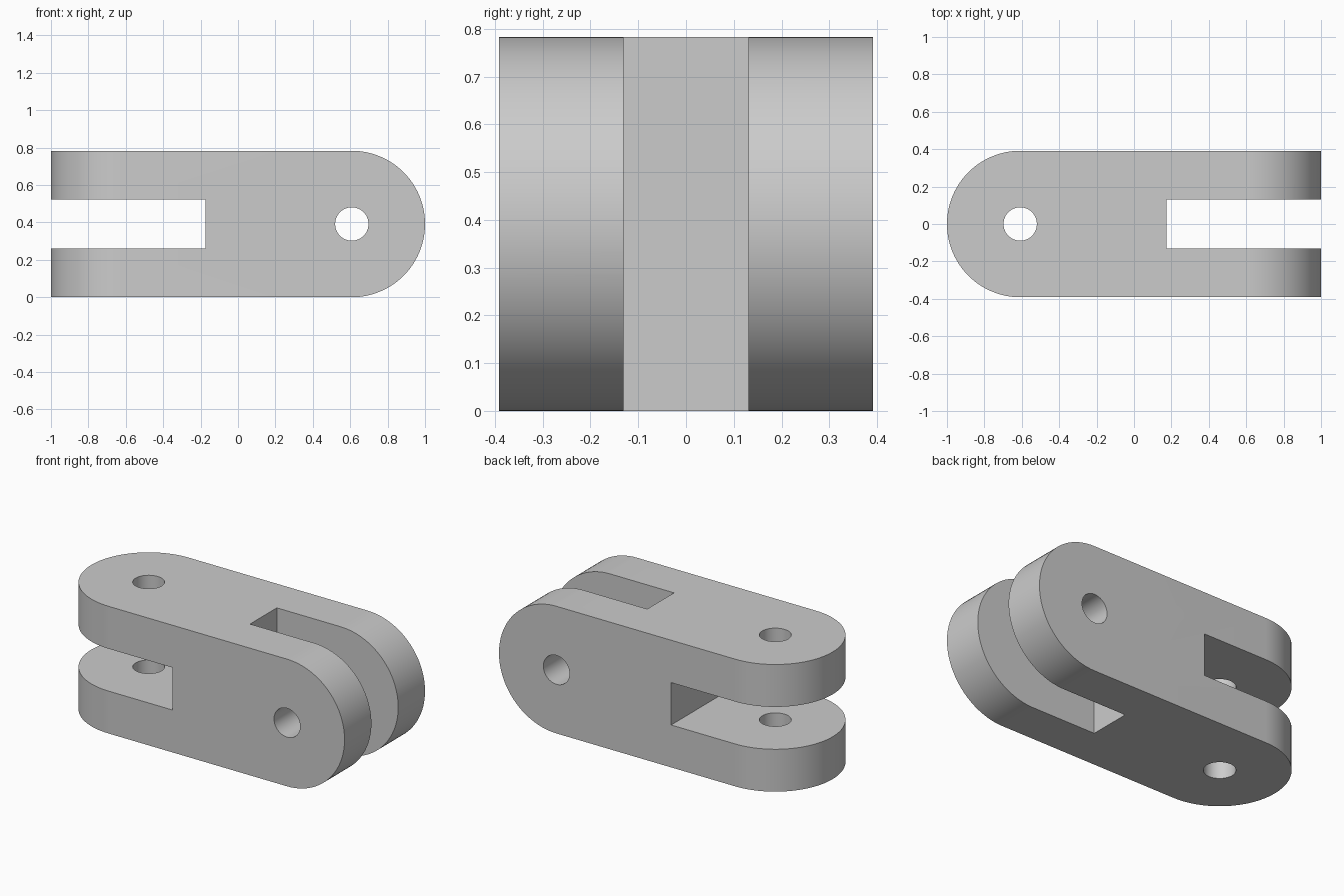
import bpy, bmesh, math
from mathutils import Matrix, Vector

R = 0.3915          # half thickness and end radius
PIN_X = 1 - R       # distance of each pin hole from the centre
HOLE_R = 0.089
GAP = 0.1305        # half width of each fork slot
SLOT_X = 0.173      # where each slot ends
ARC = 48

default = bpy.data.objects.get("Cube")
if default:
    bpy.data.objects.remove(default, do_unlink=True)

steel = bpy.data.materials.new("plain grey")
steel.use_nodes = True
grey = (0.6, 0.6, 0.6, 1)
steel.diffuse_color = grey
steel.node_tree.nodes["Principled BSDF"].inputs["Base Color"].default_value = grey

# Right end: axes lie along y. Left end: the same shape turned half round about z, then a quarter about x.
UPRIGHT = Matrix.Translation((0, 0, R))
TO_RIGHT = UPRIGHT @ Matrix.Rotation(math.pi / 2, 4, 'X')
TO_LEFT = UPRIGHT @ Matrix.Rotation(math.pi, 4, 'Z')


def prism(name, points, half_depth, matrix):
    """Extrude a flat outline evenly both ways, then place it."""
    bm = bmesh.new()
    face = bm.faces.new([bm.verts.new((x, y, -half_depth)) for x, y in points])
    extruded = bmesh.ops.extrude_face_region(bm, geom=[face])["geom"]
    top = [v for v in extruded if isinstance(v, bmesh.types.BMVert)]
    bmesh.ops.translate(bm, verts=top, vec=Vector((0, 0, 2 * half_depth)))
    bmesh.ops.recalc_face_normals(bm, faces=bm.faces)
    bm.transform(matrix)
    mesh = bpy.data.meshes.new(name)
    bm.to_mesh(mesh)
    bm.free()
    mesh.materials.append(steel)
    obj = bpy.data.objects.new(name, mesh)
    bpy.context.collection.objects.link(obj)
    return obj


def arc(cx, radius, start, sweep, steps):
    return [(cx + radius * math.cos(start + sweep * i / steps),
             radius * math.sin(start + sweep * i / steps)) for i in range(steps + 1)]


def rounded_bar(name, matrix):
    outline = arc(PIN_X, R, -math.pi / 2, math.pi, ARC) + [(-1.2, R), (-1.2, -R)]
    return prism(name, outline, 0.5, matrix)


def combine(target, tool, operation):
    mod = target.modifiers.new(operation.title(), 'BOOLEAN')
    mod.operation, mod.solver, mod.object = operation, 'EXACT', tool
    bpy.context.view_layer.objects.active = target
    bpy.ops.object.modifier_apply(modifier=mod.name)
    bpy.data.objects.remove(tool, do_unlink=True)


# Link body: one end rounded in plan, the other rounded in elevation
link = rounded_bar("double_fork_link", TO_RIGHT)
combine(link, rounded_bar("plan_outline", TO_LEFT), 'INTERSECT')

# Pin holes and fork slots at both ends
for pin_matrix, slot_matrix in ((TO_RIGHT, UPRIGHT),
                                (TO_LEFT, TO_LEFT @ Matrix.Rotation(math.pi / 2, 4, 'X'))):
    hole = arc(PIN_X, HOLE_R, 0, 2 * math.pi, 2 * ARC)[:-1]
    combine(link, prism("pin_hole", hole, 0.6, pin_matrix), 'DIFFERENCE')
    slot = [(SLOT_X, -GAP), (1.2, -GAP), (1.2, GAP), (SLOT_X, GAP)]
    combine(link, prism("fork_slot", slot, 0.6, slot_matrix), 'DIFFERENCE')

# Smooth round ends, crisp edges
bpy.ops.object.select_all(action='DESELECT')
link.select_set(True)
bpy.context.view_layer.objects.active = link
bpy.ops.object.shade_smooth_by_angle(angle=math.radians(30))
